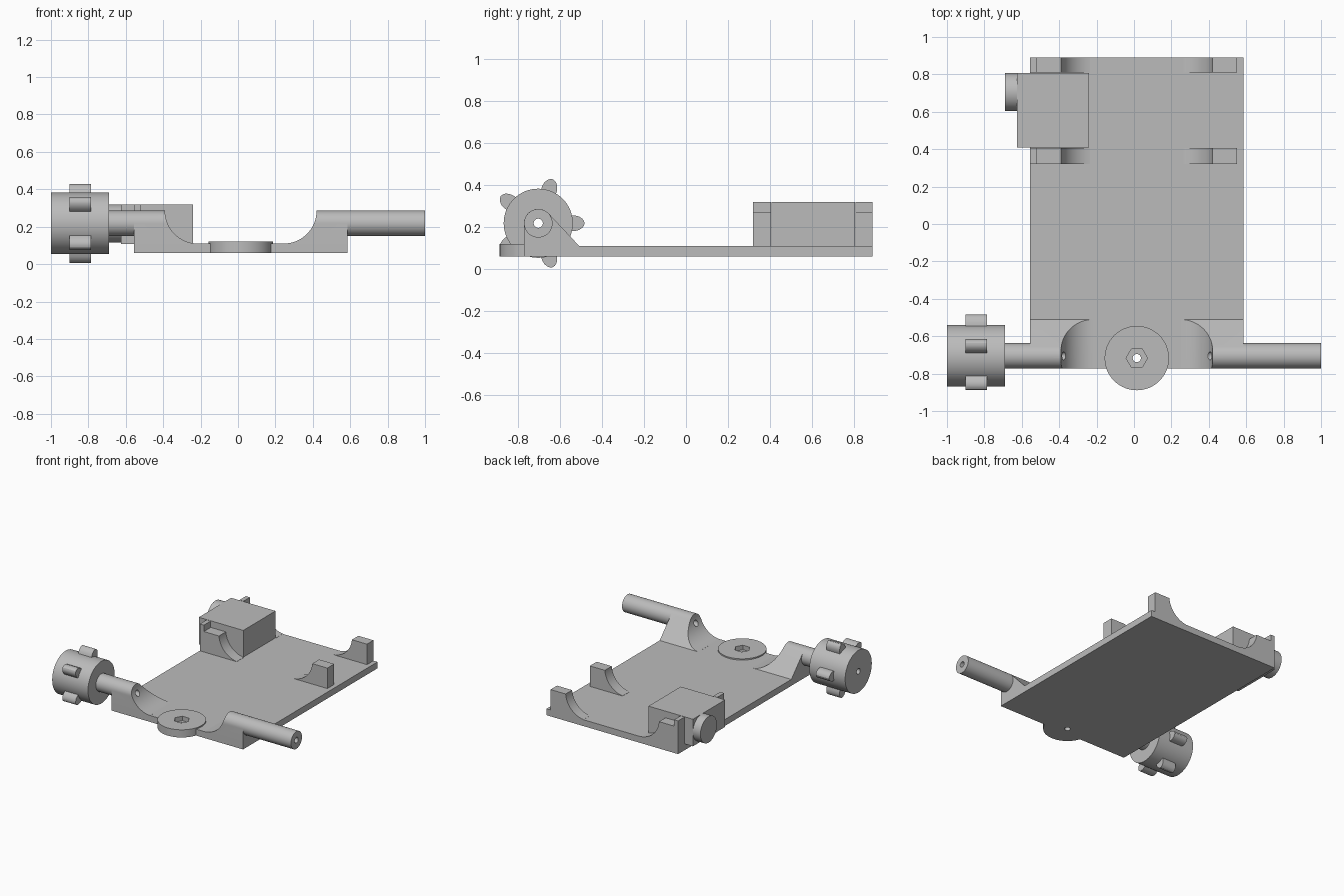
import bpy, bmesh
from math import sin, cos, pi, radians
from mathutils import Vector

cube = bpy.data.objects.get("Cube")
if cube:
    bpy.data.objects.remove(cube, do_unlink=True)

GREY = (0.5, 0.5, 0.5, 1)
mat = bpy.data.materials.new("plain grey")
mat.use_nodes = True
mat.diffuse_color = GREY
mat.node_tree.nodes["Principled BSDF"].inputs["Base Color"].default_value = GREY

MID = 0.015                  # symmetry line of the chassis
AXLE_Y, AXLE_Z = -0.705, 0.218
FLOOR = 0.11                 # top of the plate


def prism(name, pts, axis, lo, hi):
    """Extrude a 2D outline along an axis; the outline uses the other two axes in order."""
    def place(p, d):
        c = list(p)
        c.insert("xyz".index(axis), d)
        return Vector(c)
    bm = bmesh.new()
    a = [bm.verts.new(place(p, lo)) for p in pts]
    b = [bm.verts.new(place(p, hi)) for p in pts]
    bm.faces.new(a)
    bm.faces.new(b[::-1])
    n = len(pts)
    for i in range(n):
        j = (i + 1) % n
        bm.faces.new((a[j], a[i], b[i], b[j]))
    bmesh.ops.recalc_face_normals(bm, faces=bm.faces)
    me = bpy.data.meshes.new(name)
    bm.to_mesh(me)
    bm.free()
    me.materials.append(mat)
    ob = bpy.data.objects.new(name, me)
    bpy.context.collection.objects.link(ob)
    return ob


def box(name, x0, x1, y0, y1, z0, z1):
    return prism(name, [(x0, y0), (x1, y0), (x1, y1), (x0, y1)], "z", z0, z1)


def arc(cx, cy, r, start=0, end=360, n=48):
    full = end - start == 360
    steps = n if full else n + 1
    return [(cx + r * cos(radians(start + (end - start) * i / n)),
             cy + r * sin(radians(start + (end - start) * i / n))) for i in range(steps)]


def activate(ob):
    bpy.ops.object.select_all(action="DESELECT")
    ob.select_set(True)
    bpy.context.view_layer.objects.active = ob


def cut(ob, *cutters):
    activate(ob)
    for c in cutters:
        m = ob.modifiers.new("cut", "BOOLEAN")
        m.operation = "DIFFERENCE"
        m.solver = "EXACT"
        m.object = c
        bpy.ops.object.modifier_apply(modifier=m.name)


# Cutters: axle bore, side hollows, hex pocket and its through hole
bore = prism("bore_cutter", arc(AXLE_Y, AXLE_Z, 0.022, n=24), "x", -1.2, 1.2)
hollows = {s: prism("hollow_cutter", arc(MID + s * 0.23, 0.285, 0.175, n=64), "y", -1, 1)
           for s in (-1, 1)}
DISC_Y = -0.717
hex_pocket = prism("hex_cutter", arc(MID, DISC_Y, 0.057, n=6), "z", 0.085, 0.2)
pin_hole = prism("pin_cutter", arc(MID, DISC_Y, 0.022, n=24), "z", 0, 0.2)
cutters = [bore, hex_pocket, pin_hole, *hollows.values()]

# Base plate and front disc
plate = box("base_plate", -0.555, 0.585, -0.773, 0.89, 0.06, FLOOR)
disc = prism("pivot_disc", arc(MID, DISC_Y, 0.172, n=64), "z", 0.06, 0.12)
for part in (plate, disc):
    cut(part, hex_pocket, pin_hole)

# Axle mounts: rounded top, sloped rear, hollowed inner side
mount = arc(AXLE_Y, AXLE_Z, 0.068, 180, 43, 24) + [(-0.51, FLOOR), (-0.51, 0.1), (-0.773, 0.1)]
for s, side in ((-1, "right"), (1, "left")):
    x0, x1 = sorted((MID + s * 0.57, MID + s * 0.235))
    cut(prism(side + "_axle_mount", mount, "x", x0, x1), hollows[s], bore)

# Axle shafts
for name, x0, x1 in (("right_axle", -0.7, -0.54), ("left_axle", 0.57, 1.0)):
    cut(prism(name, arc(AXLE_Y, AXLE_Z, 0.068), "x", x0, x1), bore)

# Toothed wheel
cut(prism("wheel", arc(AXLE_Y, AXLE_Z, 0.165, n=64), "x", -1.0, -0.69), bore)
half = [(0.15, 0.037), (0.175, 0.037), (0.195, 0.032), (0.21, 0.022), (0.218, 0.011)]
tooth = half + [(0.221, 0)] + [(r, -t) for r, t in reversed(half)]
for i in range(5):
    c, s = cos(i * 2 * pi / 5), sin(i * 2 * pi / 5)
    prism(f"wheel_tooth_{i + 1}",
          [(AXLE_Y + r * c - t * s, AXLE_Z + r * s + t * c) for r, t in tooth],
          "x", -0.9, -0.785)

# Rear cradle brackets, with an outer lip on the motor side
for y0, y1, row in ((0.32, 0.405, "front"), (0.81, 0.89, "rear")):
    for s, side in ((-1, "right"), (1, "left")):
        x0, x1 = sorted((MID + s * 0.535, MID + s * 0.25))
        cut(box(f"{row}_{side}_bracket", x0, x1, y0, y1, 0.1, 0.27), hollows[s])
    box(row + "_bracket_lip", -0.555, -0.52, y0, y1, 0.1, 0.32)

# Motor block and its round hub
box("motor_block", -0.625, -0.24, 0.408, 0.807, 0.108, 0.32)
prism("motor_hub", arc(0.705, 0.218, 0.102), "x", -0.69, -0.62)

for c in cutters:
    bpy.data.objects.remove(c, do_unlink=True)
for ob in list(bpy.context.collection.objects):
    if ob.type == "MESH":
        activate(ob)
        bpy.ops.object.shade_smooth_by_angle(angle=radians(30))
